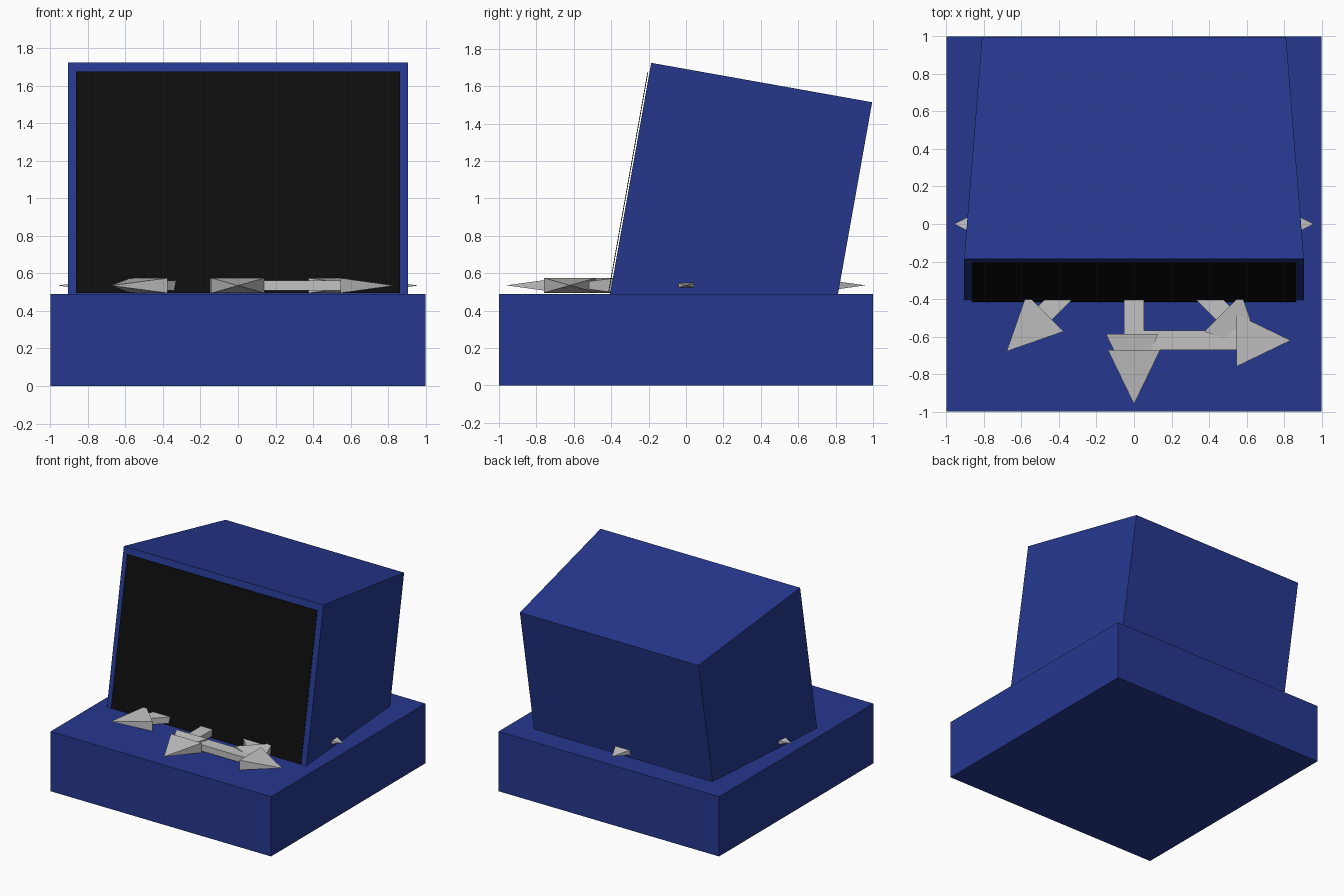
import bpy, bmesh, math
from mathutils import Matrix, Vector

if "Cube" in bpy.data.objects:
    bpy.data.objects.remove(bpy.data.objects["Cube"])


def material(name, rgb):
    m = bpy.data.materials.new(name)
    m.diffuse_color = (*rgb, 1)
    m.use_nodes = True
    m.node_tree.nodes["Principled BSDF"].inputs["Base Color"].default_value = m.diffuse_color
    return m


BLUE = material("blue", (0.019, 0.040, 0.275))
BLACK = material("black", (0.004, 0.004, 0.004))
GREY = material("light grey", (0.54, 0.54, 0.54))


def add_box(bm, size, centre, far_scale=1.0):
    """Box whose +y end is narrowed in x by far_scale."""
    verts = bmesh.ops.create_cube(bm, size=1)["verts"]
    for v in verts:
        k = far_scale if v.co.y > 0 else 1.0
        v.co = Vector((v.co.x * size[0] * k, v.co.y * size[1], v.co.z * size[2])) + Vector(centre)


def finish(bm, name, mat, matrix=Matrix()):
    bmesh.ops.recalc_face_normals(bm, faces=bm.faces)
    me = bpy.data.meshes.new(name)
    bm.to_mesh(me)
    bm.free()
    me.materials.append(mat)
    ob = bpy.data.objects.new(name, me)
    ob.matrix_world = matrix
    bpy.context.collection.objects.link(ob)
    return ob


# Square base slab
bm = bmesh.new()
add_box(bm, (2, 2, 0.49), (0, 0, 0.245))
finish(bm, "base", BLUE)

# Monitor housing: tapered box leaning back, its lower rear sunk in the base
TILT = Matrix.Translation((0, -0.406, 0.49)) @ Matrix.Rotation(math.radians(-10.1), 4, 'X')
bm = bmesh.new()
add_box(bm, (1.81, 1.2, 1.254), (0, 0.6, 0.627), 0.895)
finish(bm, "monitor_housing", BLUE, TILT)

# Screen plate just in front of the housing
bm = bmesh.new()
add_box(bm, (1.724, 0.004, 1.20), (0, -0.009, 0.603))
finish(bm, "screen", BLACK, TILT)


def arrow(name, start, angle, shaft, head=0.29):
    """Flat arrow from start along angle: box shaft and four-sided pointed head."""
    bm = bmesh.new()
    if shaft > 0:
        add_box(bm, (shaft, 0.105, 0.052), (shaft / 2, 0, 0))
    ring = [bm.verts.new((shaft, y, z))
            for y, z in ((-0.14, -0.04), (0.14, -0.04), (0.14, 0.04), (-0.14, 0.04))]
    tip = bm.verts.new((shaft + head, 0, 0))
    bm.faces.new(ring)
    for i in range(4):
        bm.faces.new((ring[i], ring[(i + 1) % 4], tip))
    m = Matrix.Translation((*start, 0.535)) @ Matrix.Rotation(math.radians(angle), 4, 'Z')
    finish(bm, name, GREY, m)


# Eight direction arrows radiating from the middle
for i in range(8):
    arrow(f"direction_arrow_{i + 1}", (0, 0), i * 45, 0.67)

# Sideways arrow and extra head crossing the front arrow
arrow("side_arrow", (-0.03, -0.62), 0, 0.575)
arrow("extra_arrow_head", (-0.01, -0.585), -90, 0)
